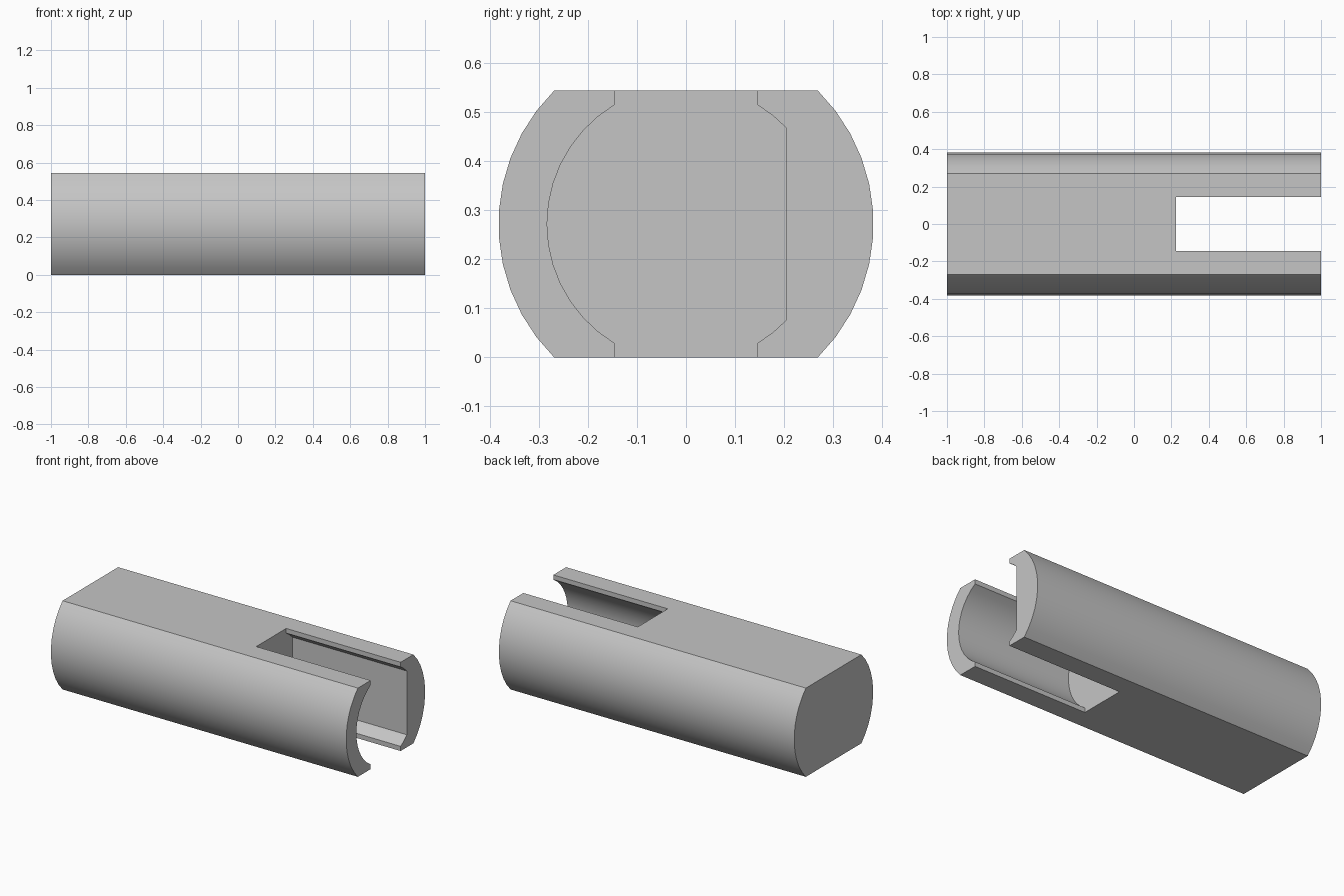
import bpy
import bmesh
from math import sin, cos, acos, asin

if "Cube" in bpy.data.objects:
    bpy.data.objects.remove(bpy.data.objects["Cube"])

HALF = 0.2715      # half height between the two flats
OUTER = 0.382      # outer radius
BORE = 0.283       # bore radius
SLOT = 0.145       # half width of the open slot
FLAT = 0.205       # flat wall on the back side of the bore
SLOT_START = 0.225

grey = bpy.data.materials.new("plain grey")
grey.use_nodes = True
colour = (0.56, 0.56, 0.56, 1)
grey.diffuse_color = colour
grey.node_tree.nodes["Principled BSDF"].inputs["Base Color"].default_value = colour


def arc(radius, start, end, steps):
    """Points (y, z) on an arc about the long axis."""
    angles = [start + (end - start) * i / steps for i in range(steps + 1)]
    return [(radius * cos(a), HALF + radius * sin(a)) for a in angles]


def mirror_y(points):
    return [(-y, z) for y, z in reversed(points)]


def extrude_profile(name, points, x0, x1):
    """Solid made by sweeping a (y, z) outline along x."""
    bm = bmesh.new()
    face = bm.faces.new([bm.verts.new((x0, y, z)) for y, z in points])
    result = bmesh.ops.extrude_face_region(bm, geom=[face])
    moved = [v for v in result["geom"] if isinstance(v, bmesh.types.BMVert)]
    bmesh.ops.translate(bm, verts=moved, vec=(x1 - x0, 0, 0))
    bmesh.ops.recalc_face_normals(bm, faces=bm.faces)
    mesh = bpy.data.meshes.new(name)
    bm.to_mesh(mesh)
    bm.free()
    mesh.materials.append(grey)
    obj = bpy.data.objects.new(name, mesh)
    bpy.context.collection.objects.link(obj)
    return obj


# Round bar with flats on top and bottom
edge = asin(HALF / OUTER)
side = arc(OUTER, -edge, edge, 11)
body = extrude_profile("slotted_bar", side + mirror_y(side), -1, 1)

# Slot and bore cutter: round on the front, flat-walled on the back
lip = acos(SLOT / BORE)
wall = acos(FLAT / BORE)
back = arc(BORE, -lip, -wall, 2) + arc(BORE, wall, lip, 2)
front = mirror_y(arc(BORE, -lip, lip, 14))
top, bottom = 2 * HALF + 0.1, -0.1
outline = ([(SLOT, bottom)] + back + [(SLOT, top), (-SLOT, top)]
           + front + [(-SLOT, bottom)])
cutter = extrude_profile("slot_cutter", outline, SLOT_START, 1.1)
cutter.hide_render = True

cut = body.modifiers.new("slot", "BOOLEAN")
cut.operation = "DIFFERENCE"
cut.solver = "EXACT"
cut.object = cutter

bpy.ops.object.select_all(action="DESELECT")
body.select_set(True)
bpy.context.view_layer.objects.active = body
bpy.ops.object.modifier_apply(modifier=cut.name)
bpy.data.objects.remove(cutter)
bpy.ops.object.shade_smooth_by_angle(angle=0.5)
